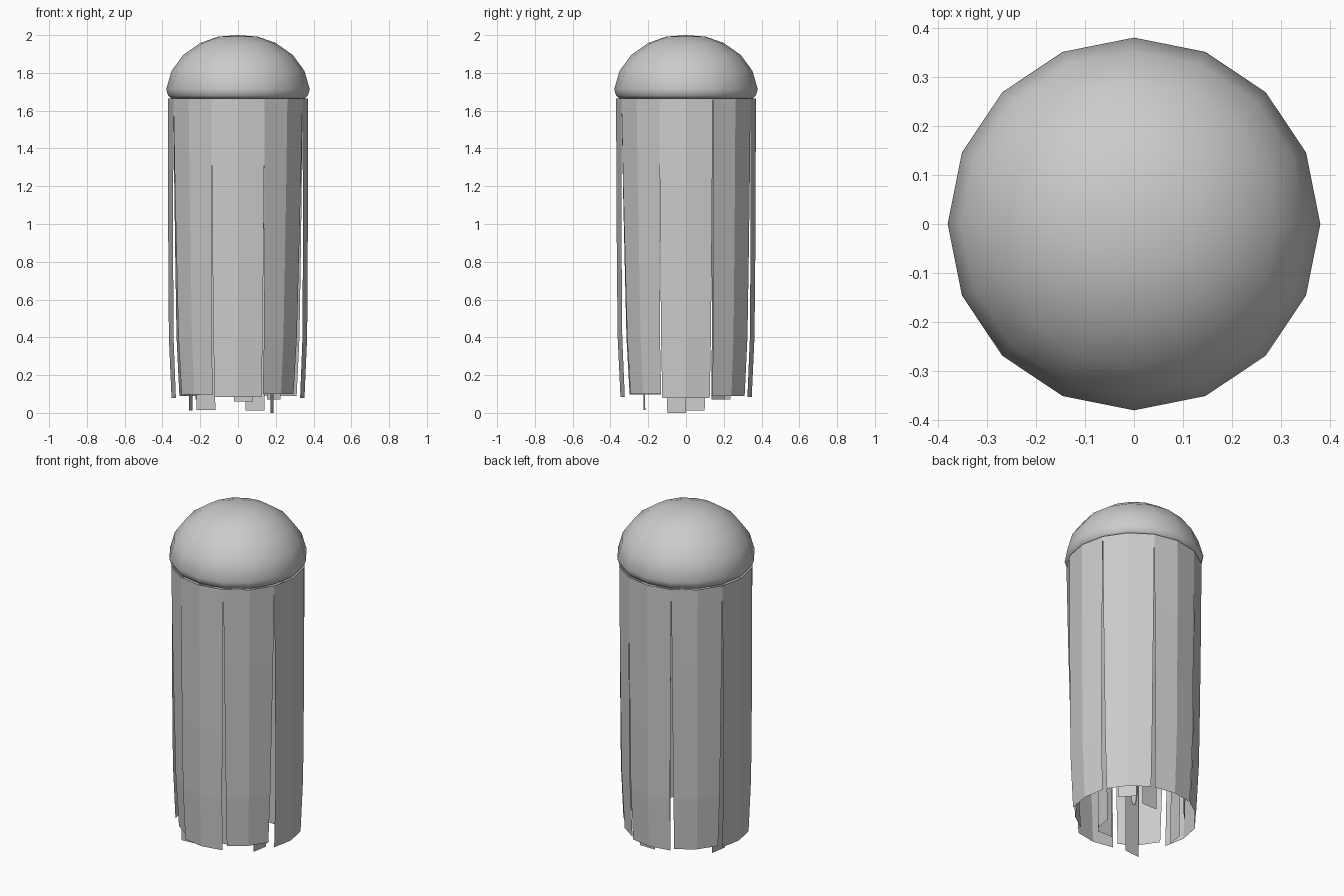
import bpy
from math import sin, cos, radians, pi

if "Cube" in bpy.data.objects:
    bpy.data.objects.remove(bpy.data.objects["Cube"])


def make_mesh(name, verts, faces):
    mesh = bpy.data.meshes.new(name)
    mesh.from_pydata(verts, [], faces)
    mesh.update()
    obj = bpy.data.objects.new(name, mesh)
    bpy.context.collection.objects.link(obj)
    return obj


def lathe(name, profile, sides, smooth=True):
    """Revolve a profile whose first and last points are on the axis."""
    verts, faces = [(0, 0, profile[0][1])], []
    for r, z in profile[1:-1]:
        verts += [(r * cos(2 * pi * i / sides), r * sin(2 * pi * i / sides), z)
                  for i in range(sides)]
    verts.append((0, 0, profile[-1][1]))
    rings, end = len(profile) - 2, len(verts) - 1
    for i in range(sides):
        j = (i + 1) % sides
        faces.append((0, 1 + i, 1 + j))
        for k in range(rings - 1):
            a, b = 1 + k * sides, 1 + (k + 1) * sides
            faces.append((a + i, b + i, b + j, a + j))
        a = 1 + (rings - 1) * sides
        faces.append((a + i, end, a + j))
    obj = make_mesh(name, verts, faces)
    for p in obj.data.polygons:
        p.use_smooth = smooth
    return obj


def strip(name, rows):
    """Thin ribbon from rows of points."""
    n = len(rows[0])
    faces = [(k * n + i, (k + 1) * n + i, (k + 1) * n + i + 1, k * n + i + 1)
             for k in range(len(rows) - 1) for i in range(n - 1)]
    return make_mesh(name, [p for row in rows for p in row], faces)


# Bell with a rolled rim and closed underside
lathe("bell", [(0, 2.0), (0.105, 1.992), (0.2, 1.958), (0.29, 1.895),
               (0.352, 1.81), (0.38, 1.712), (0.37, 1.68), (0.355, 1.665),
               (0.2, 1.68), (0, 1.69)], 16)

# Outer curtain: eight two-panel strips, drifting inward toward the hem
drift = [0.005, 0.03, 0.0, 0.012, 0.004, 0.012, 0.0, 0.025]
for s in range(8):
    rows = []
    for z, t, r in [(1.665, 0, 0.37), (1.2, 0.3, 0.37), (0.8, 0.6, 0.369),
                    (0.4, 0.85, 0.366), (0.08 + 0.7 * drift[s], 1, 0.352)]:
        row = []
        for k in (-1, 0, 1):
            a = radians(-90 + 45 * s + k * (22.5 - 1.6 * t))
            rad = r - drift[s] * t
            row.append((rad * cos(a), rad * sin(a), z))
        rows.append(row)
    strip("curtain_strip_%d" % (s + 1), rows)

# Inner tentacles: flat ribbons (x, y, facing angle, bottom z)
for n, (x, y, ang, low) in enumerate([
        (-0.17, -0.22, 5, 0.015), (0.09, 0.24, 0, 0.012),
        (0.18, -0.05, 80, 0.0), (-0.25, 0.05, 80, 0.012),
        (0.03, -0.21, 0, 0.06), (-0.19, 0.2, 45, 0.07),
        (0.19, 0.17, -45, 0.07)]):
    dx, dy = 0.05 * cos(radians(ang)), 0.05 * sin(radians(ang))
    rows = [[(x * f - dx, y * f - dy, z), (x * f + dx, y * f + dy, z)]
            for z, f in [(1.68, 0.95), (1.2, 0.97), (0.6, 1.02), (low, 1)]]
    strip("tentacle_%d" % (n + 1), rows)

# Central stalk
lathe("central_stalk", [(0, 1.68), (0.04, 1.67), (0.03, 0.9), (0.018, 0.22),
                        (0.01, 0.17), (0, 0.16)], 8)
